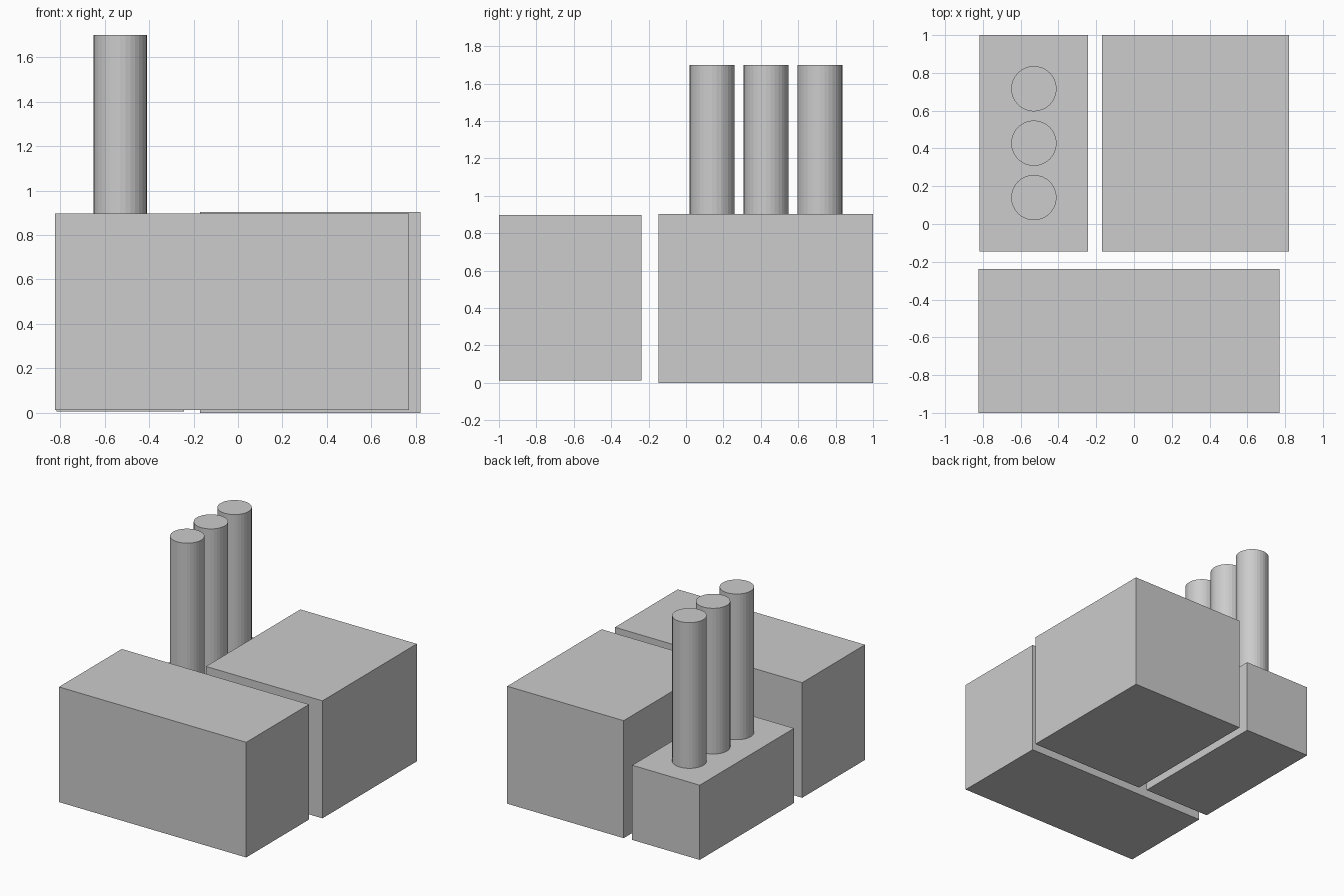
import bpy
import bmesh
from mathutils import Matrix, Vector

cube = bpy.data.objects.get("Cube")
if cube:
    bpy.data.objects.remove(cube, do_unlink=True)

# Single flat grey
grey = bpy.data.materials.new("plain_grey")
grey.use_nodes = True
colour = (0.604, 0.604, 0.604, 1)
grey.diffuse_color = colour
grey.node_tree.nodes["Principled BSDF"].inputs["Base Color"].default_value = colour


def add_object(name, bm):
    mesh = bpy.data.meshes.new(name)
    bm.to_mesh(mesh)
    bm.free()
    mesh.materials.append(grey)
    obj = bpy.data.objects.new(name, mesh)
    bpy.context.collection.objects.link(obj)
    return obj


def add_block(name, low, high):
    low, high = Vector(low), Vector(high)
    bm = bmesh.new()
    place = Matrix.Translation((low + high) / 2) @ Matrix.Diagonal((*(high - low), 1))
    bmesh.ops.create_cube(bm, size=1, matrix=place)
    return add_object(name, bm)


def add_chimney(name, x, y, base, top, radius):
    bm = bmesh.new()
    bmesh.ops.create_cone(bm, cap_ends=True, segments=32, radius1=radius, radius2=radius,
                          depth=top - base, matrix=Matrix.Translation((x, y, (base + top) / 2)))
    return add_object(name, bm)


# Three separate buildings
annex_top = 0.58
add_block("front_hall", (-0.822, -1, 0.012), (0.77, -0.237, 0.897))
add_block("back_hall", (-0.17, -0.146, 0), (0.82, 1, 0.903))
add_block("chimney_annex", (-0.817, -0.146, 0.006), (-0.243, 1, annex_top))

# Row of chimneys standing on the annex
for i, part in enumerate(("front", "middle", "back")):
    add_chimney(part + "_chimney", -0.53, 0.14 + 0.288 * i, annex_top, 1.7, 0.12)
